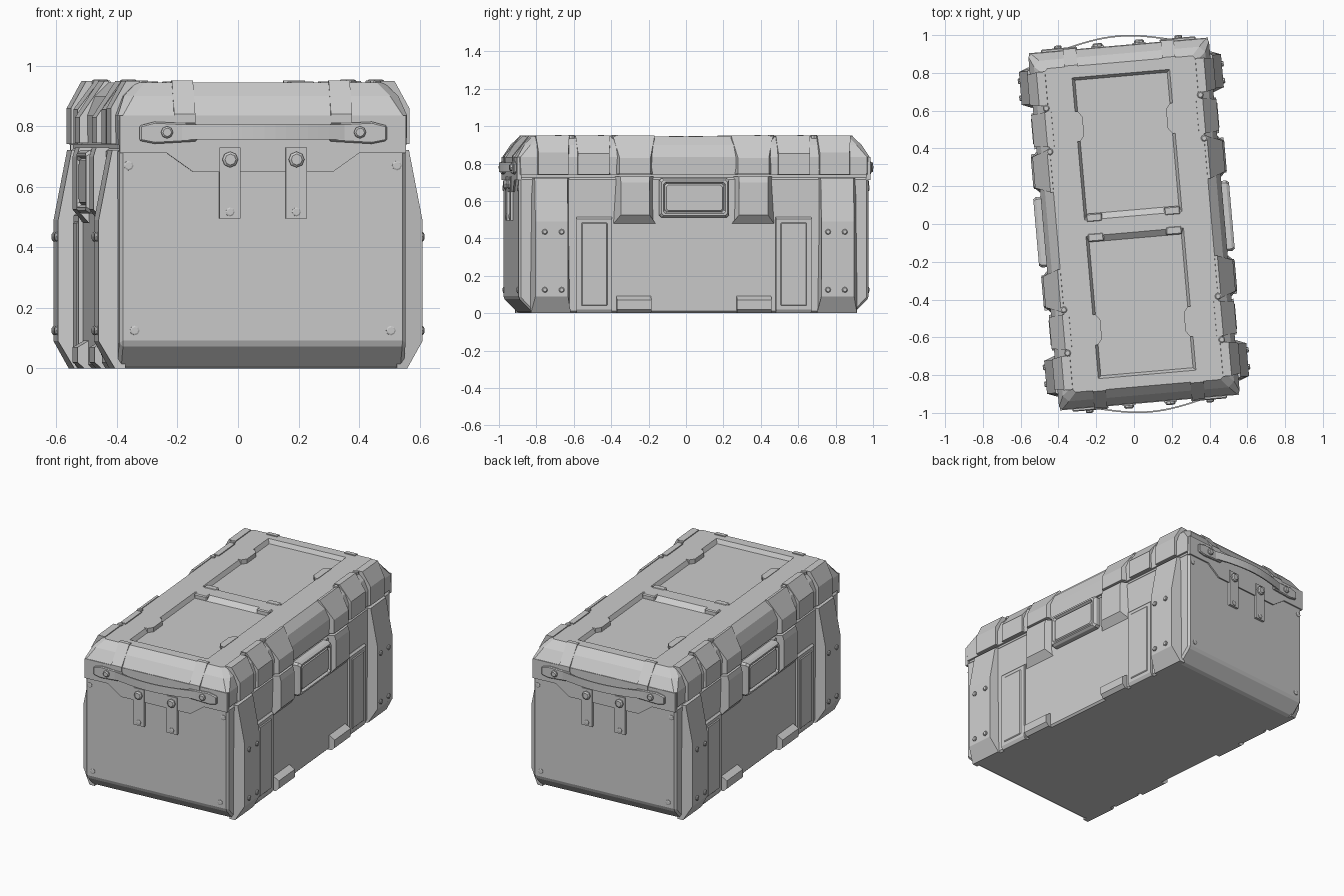
import bpy, bmesh, math
from mathutils import Matrix, Vector

cube = bpy.data.objects.get("Cube")
if cube:
    bpy.data.objects.remove(cube, do_unlink=True)

grey = bpy.data.materials.new("case_grey")
grey.use_nodes = True
COLOR = (0.6, 0.6, 0.6, 1)
grey.diffuse_color = COLOR
grey.node_tree.nodes["Principled BSDF"].inputs["Base Color"].default_value = COLOR

TURN = Matrix.Rotation(math.radians(5), 4, 'Z')   # the case stands slightly turned
BOTH = (1, -1)
ONE = (1,)


def finish(name, rings_list, sx=ONE, sy=ONE, bevel=0):
    """Skin lists of matching rings, repeat by mirroring, and make one object."""
    bm = bmesh.new()
    for rings in rings_list:
        for mx in sx:
            for my in sy:
                rows = [[bm.verts.new((x * mx, y * my, z)) for x, y, z in r] for r in rings]
                n = len(rows[0])
                for a, b in zip(rows, rows[1:]):
                    for i in range(n):
                        j = (i + 1) % n
                        bm.faces.new((a[i], a[j], b[j], b[i]))
                bm.faces.new(rows[0][::-1])
                bm.faces.new(rows[-1])
    bmesh.ops.recalc_face_normals(bm, faces=bm.faces)
    bm.transform(TURN)
    mesh = bpy.data.meshes.new(name)
    bm.to_mesh(mesh)
    bm.free()
    mesh.materials.append(grey)
    ob = bpy.data.objects.new(name, mesh)
    bpy.context.collection.objects.link(ob)
    if bevel:
        mod = ob.modifiers.new("bevel", 'BEVEL')
        mod.width, mod.segments = bevel, 1
    return ob


def extrude(profile, axis, lo, hi, taper=0, base=0.0):
    """Profile swept along an axis; taper narrows the points that stand proud of base."""
    rings = []
    for t, s in ((lo, 1), (hi, -1)):
        ring = []
        for a, b in profile:
            v = t + s * taper * (a > base)
            ring.append({'X': (v, a, b), 'Y': (a, v, b), 'Z': (a, b, v)}[axis])
        rings.append(ring)
    return rings


def box(x0, x1, y0, y1, z0, z1):
    return extrude([(x0, y0), (x1, y0), (x1, y1), (x0, y1)], 'Z', z0, z1)


def octagon(x, y, c, z):
    quarter = [(x, y - c), (x - c, y)]
    pts = quarter + [(-a, b) for a, b in quarter[::-1]]
    pts += [(-a, -b) for a, b in pts]
    return [(a, b, z) for a, b in pts]


def bolt(center, axis, r=0.016, h=0.012):
    direction = {'X': Vector((1, 0, 0)), 'Y': Vector((0, 1, 0)), 'Z': Vector((0, 0, 1))}[axis]
    turn = direction.to_track_quat('Z', 'Y')
    rings = []
    for rad, t in ((r, -0.01), (r, h * 0.6), (r * 0.7, h)):
        rings.append([tuple(Vector(center) + turn @ Vector(
            (rad * math.cos(k * math.pi / 4), rad * math.sin(k * math.pi / 4), t)))
            for k in range(8)])
    return rings


# lower body with end chamfers underneath
finish("body", [extrude([(-0.86, 0), (0.86, 0), (0.94, 0.08), (0.94, 0.728),
                         (-0.94, 0.728), (-0.94, 0.08)], 'X', -0.475, 0.475)], bevel=0.012)
finish("seam_core", [box(-0.465, 0.465, -0.925, 0.925, 0.70, 0.76)])

# lid with faceted corners and two recessed top panels
lid = finish("lid", [[octagon(0.478, 0.943, 0.015, 0.738), octagon(0.48, 0.945, 0.015, 0.835),
                      octagon(0.455, 0.905, 0.03, 0.9), octagon(0.41, 0.86, 0.025, 0.945)]])


def panel_ring(x, y0, y1, z):
    return [(-x, y0, z), (x, y0, z), (x, y1, z), (-x, y1, z)]


cutter = finish("panel_cutter", [[panel_ring(0.245, 0.075, 0.785, 0.92),
                                  panel_ring(0.265, 0.03, 0.805, 0.955)]], sy=BOTH)
cutter.hide_render = True
mod = lid.modifiers.new("panels", 'BOOLEAN')
mod.operation, mod.object, mod.solver = 'DIFFERENCE', cutter, 'EXACT'
deps = bpy.context.evaluated_depsgraph_get()
carved = bpy.data.meshes.new_from_object(lid.evaluated_get(deps))
lid.modifiers.clear()
lid.data = carved
bpy.data.objects.remove(cutter, do_unlink=True)

# tabs around the recessed panels
side_tab = [(0.265, 0.46), (0.265, 0.62), (0.245, 0.62), (0.222, 0.59), (0.222, 0.49), (0.245, 0.46)]
finish("panel_side_tabs", [extrude(side_tab, 'Z', 0.915, 0.948)], BOTH, BOTH)
finish("panel_inner_tabs", [box(0.165, 0.25, 0.03, 0.075, 0.915, 0.948)], BOTH, BOTH, bevel=0.006)

# lid flap dipping over each end face
flap = [(-0.475, 0.712), (-0.32, 0.712), (-0.23, 0.648), (0.23, 0.648),
        (0.32, 0.712), (0.475, 0.712), (0.475, 0.835), (-0.475, 0.835)]
finish("lid_end_flaps", [extrude(flap, 'Y', 0.925, 0.949)], sy=BOTH)

# straps folded over the lid's end chamfer
strap = [(0.84, 0.93), (0.84, 0.951), (0.865, 0.951), (0.954, 0.84), (0.954, 0.81), (0.93, 0.81)]
finish("lid_end_straps", [extrude(strap, 'X', 0.225, 0.295)], BOTH, BOTH)

# corner bumpers on body and lid
lower = [(0.45, 0), (0.485, 0), (0.537, 0.09), (0.537, 0.49), (0.492, 0.722), (0.45, 0.722)]
finish("corner_bumpers", [extrude(lower, 'Y', 0.66, 0.875, 0.02, 0.486)], BOTH, BOTH)
upper = [(0.39, 0.90), (0.40, 0.95), (0.445, 0.95), (0.495, 0.86), (0.495, 0.742), (0.45, 0.742)]
finish("lid_bumpers", [extrude(upper, 'Y', 0.665, 0.845, 0.01, 0.48)], BOTH, BOTH)

# lid clamps and the pillars under them
clamp = [(0.38, 0.90), (0.385, 0.951), (0.42, 0.951), (0.492, 0.855), (0.492, 0.742), (0.45, 0.742)]
finish("lid_clamps", [extrude(clamp, 'Y', 0.445, 0.63, 0.008, 0.48)], BOTH, BOTH)
finish("side_pillars", [extrude([(0.44, 0), (0.478, 0), (0.49, 0.02), (0.49, 0.505),
                                 (0.478, 0.515), (0.44, 0.515)], 'Y', 0.44, 0.63)], BOTH, BOTH)
finish("pillar_faces", [box(0.48, 0.495, 0.465, 0.605, 0.04, 0.485)], BOTH, BOTH, bevel=0.005)

# wedge blocks beside the latches, lid ledges above, feet below
wedge = [(0.45, 0.48), (0.476, 0.48), (0.514, 0.525), (0.514, 0.7), (0.505, 0.73), (0.45, 0.73)]
finish("side_wedges", [extrude(wedge, 'Y', 0.205, 0.43, 0.035, 0.48)], BOTH, BOTH)
ledge = [(0.40, 0.90), (0.41, 0.949), (0.425, 0.949), (0.505, 0.83), (0.505, 0.744), (0.45, 0.744)]
finish("lid_ledges", [extrude(ledge, 'Y', 0.205, 0.43, 0.03, 0.48)], BOTH, BOTH)
foot = [(0.40, 0), (0.49, 0), (0.512, 0.02), (0.512, 0.07), (0.475, 0.092), (0.40, 0.092)]
finish("side_feet", [extrude(foot, 'Y', 0.23, 0.415)], BOTH)
finish("side_feet_rear", [extrude(foot, 'Y', -0.415, -0.23)], BOTH)


# side latches: raised frame around a sunken then raised plate
def latch_ring(x, inset):
    y, z0, z1, c = 0.187 - inset, 0.512 + inset, 0.722 - inset, 0.012
    return [(x, -y, z0 + c), (x, -y + c, z0), (x, y - c, z0), (x, y, z0 + c),
            (x, y, z1 - c), (x, y - c, z1), (x, -y + c, z1), (x, -y, z1 - c)]


finish("side_latches", [[latch_ring(x, i) for x, i in (
    (0.46, 0), (0.505, 0), (0.52, 0.01), (0.52, 0.02), (0.505, 0.028), (0.515, 0.036))]], BOTH)

# end handles: mounting plates and a thin bowed strap
plate = [(0.22, 0.75), (0.36, 0.742), (0.41, 0.752), (0.41, 0.802), (0.36, 0.815), (0.22, 0.808)]
finish("handle_plates", [extrude(plate, 'Y', 0.94, 0.962)], BOTH, BOTH, bevel=0.005)
steps = [k / 8 for k in range(-8, 9)]
arc = [(0.29 * t, 0.957 + 0.045 * math.cos(t * math.pi / 2)) for t in steps]
ribbon = arc + [(x, y - 0.008) for x, y in reversed(arc)]
finish("handle_straps", [extrude(ribbon, 'Z', 0.756, 0.806)], sy=BOTH)

# end clasps
finish("end_clasps", [box(0.075, 0.145, 0.93, 0.955, 0.495, 0.73)], BOTH, BOTH)

# bolts
finish("clasp_bolts", [bolt((0.11, 0.955, 0.69), 'Y', 0.026, 0.016),
                       bolt((0.11, 0.955, 0.517), 'Y', 0.015, 0.006)], BOTH, BOTH)
finish("handle_bolts", [bolt((0.32, 0.962, 0.78), 'Y', 0.02, 0.014)], BOTH, BOTH)
finish("end_bolts", [bolt((0.445, 0.94, 0.67), 'Y', h=0.006),
                     bolt((0.425, 0.94, 0.125), 'Y', h=0.006)], BOTH, BOTH)
finish("bumper_bolts", [bolt((0.537, y, z), 'X', 0.015, 0.01)
                        for y in (0.715, 0.805) for z in (0.125, 0.435)], BOTH, BOTH)
finish("lid_top_bolts", [bolt((0.41, y, 0.945), 'Z', 0.018, 0.009)
                         for y in (0.42, 0.65)], BOTH, BOTH)
